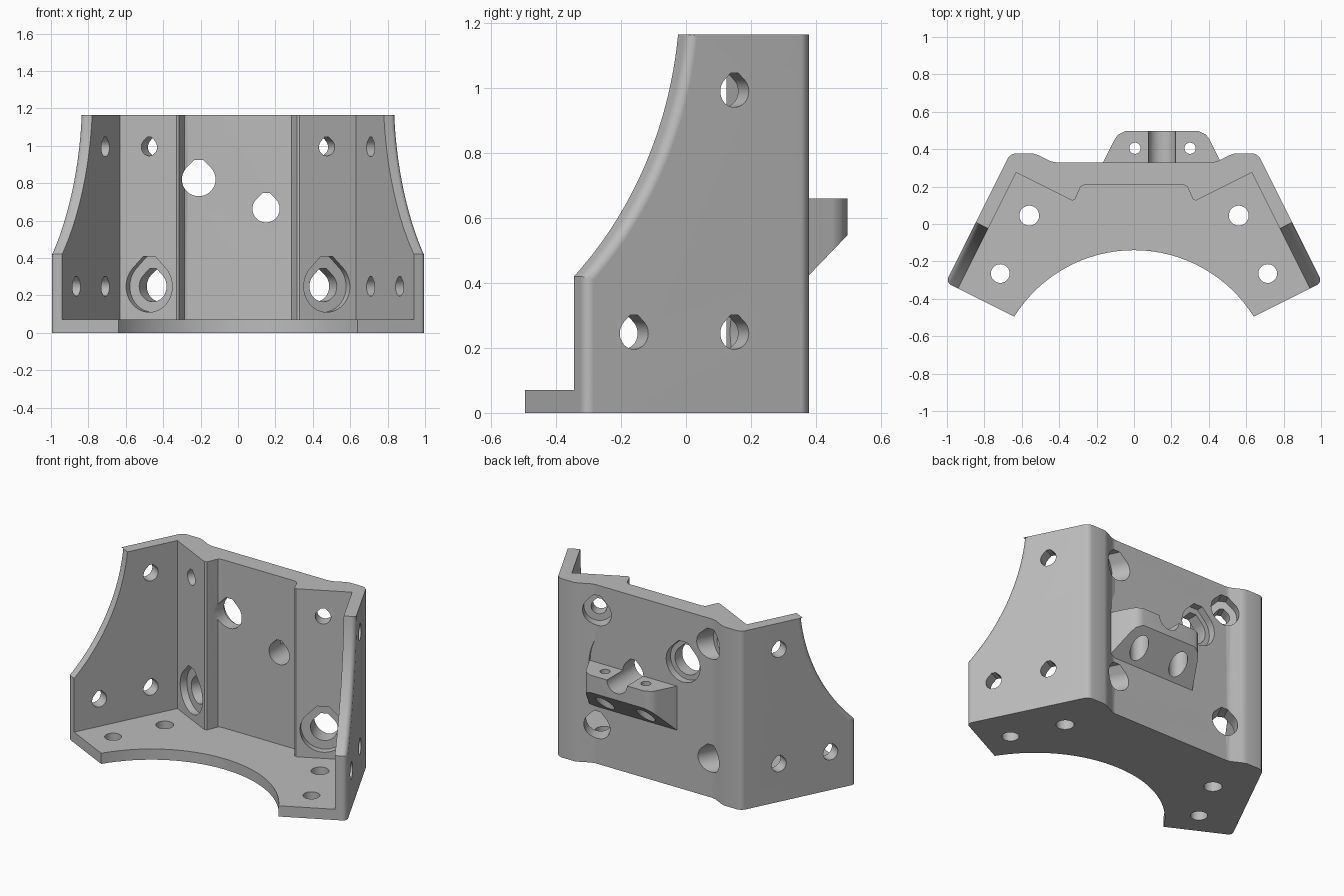
import bpy, bmesh, math
from mathutils import Vector

cube = bpy.data.objects.get("Cube")
if cube:
    bpy.data.objects.remove(cube, do_unlink=True)

X, Y, Z = Vector((1, 0, 0)), Vector((0, 1, 0)), Vector((0, 0, 1))
HEIGHT, FLOOR = 1.165, 0.07


def prism(name, pts, u, v, w, start, end, origin=(0, 0, 0)):
    """Extrude a 2D profile in the u, v plane along w."""
    bm = bmesh.new()
    base = Vector(origin) + w * start
    face = bm.faces.new([bm.verts.new(base + u * a + v * b) for a, b in pts])
    ext = bmesh.ops.extrude_face_region(bm, geom=[face])
    moved = [g for g in ext["geom"] if isinstance(g, bmesh.types.BMVert)]
    bmesh.ops.translate(bm, verts=moved, vec=w * (end - start))
    bmesh.ops.recalc_face_normals(bm, faces=bm.faces)
    mesh = bpy.data.meshes.new(name)
    bm.to_mesh(mesh)
    bm.free()
    obj = bpy.data.objects.new(name, mesh)
    bpy.context.collection.objects.link(obj)
    return obj


def combine(obj, other, op="DIFFERENCE"):
    mod = obj.modifiers.new("combine", "BOOLEAN")
    mod.operation, mod.solver, mod.object = op, "EXACT", other
    bpy.context.view_layer.objects.active = obj
    bpy.ops.object.modifier_apply(modifier=mod.name)
    bpy.data.objects.remove(other, do_unlink=True)


def circle(r, n=40):
    return [(r * math.cos(math.tau * i / n), r * math.sin(math.tau * i / n)) for i in range(n)]


def teardrop(r, n=36):
    """Circle with 45 degree shoulders and a clipped tip on top."""
    tip = 1.16 * r
    half = r * math.sqrt(2) - tip
    arc = [math.radians(135 + 270 * i / n) for i in range(n + 1)]
    return [(r * math.cos(a), r * math.sin(a)) for a in arc] + [(half, tip), (-half, tip)]


def drill(obj, origin, axis, r, start, end):
    """Teardrop hole along a horizontal axis, round hole along z."""
    if axis == Z:
        tool = prism("drill", circle(r), X, Y, Z, start, end, origin)
    else:
        tool = prism("drill", teardrop(r), Z.cross(axis), Z, axis, start, end, origin)
    combine(obj, tool)


def mirrored(half):
    return half + [(-x, y) for x, y in reversed(half)]


# Main body: full-height footprint with an arched front
half = [(0.42, 0.33), (0.45, 0.337), (0.51, 0.367), (0.54, 0.378), (0.635, 0.378),
        (0.655, 0.371), (0.672, 0.356), (1.006, -0.312), (0.64, -0.495)]
arch = []
for i in range(1, 32):
    a = math.radians(31.9 + (180 - 63.8) * i / 32)
    arch.append((0.754 * math.cos(a), -0.894 + 0.754 * math.sin(a)))
outline = half + arch + [(-x, y) for x, y in reversed(half)]
body = prism("corner_bracket", outline, X, Y, Z, 0, HEIGHT)

# Hollow out above the floor plate
inner = [(0.265, 0.21), (0.285, 0.2), (0.315, 0.132), (0.33, 0.125),
         (0.63, 0.275), (1.015, -0.495), (1.015, -0.8)]
combine(body, prism("hollow", mirrored(inner), X, Y, Z, FLOOR, HEIGHT + 0.3))

# Curved front edges of the side walls
curve = [(0.829, 0.32)]
for i in range(25):
    p = math.radians(45.4 - 39.4 * i / 24)
    p0 = math.radians(45.4)
    curve.append((0.729 - 1.226 * (math.cos(p) - math.cos(p0)),
                  0.42 - 1.226 * (math.sin(p) - math.sin(p0))))
curve += [(0.36, 1.27), (1.1, 1.27), (1.1, 0.32)]
for s in (1, -1):
    along = Vector((s, -2, 0)).normalized()
    out = Vector((2 * s, 1, 0)).normalized()
    combine(body, prism("wall_trim", curve, along, Z, out, 0.55, 0.95))

# Round the outer front edges of the side walls
bm = bmesh.new()
bm.from_mesh(body.data)
bmesh.ops.remove_doubles(bm, verts=bm.verts, dist=0.0001)


def on_rim(v):
    return abs(2 * abs(v.co.x) + v.co.y - 1.7) < 0.002 and v.co.y < 0.1


rim = [e for e in bm.edges if all(on_rim(v) for v in e.verts)
       and abs(e.verts[0].co.z - e.verts[1].co.z) > 0.005]
bmesh.ops.bevel(bm, geom=rim, offset=0.03, segments=5, profile=0.5, affect="EDGES")
bm.to_mesh(body.data)
bm.free()

# Round clearance on the back wall, then the sloped rear shelf
combine(body, prism("clearance", circle(0.31, 64), X, Z, Y, 0.33, 0.6, (0.15, 0, 0.66)))
side = [(0.355, 0.25), (0.255, 0.45), (0.235, 0.478), (0.195, 0.497)]
shelf = prism("rear_shelf", mirrored(side), X, Y, Z, 0.2, 0.66, (0.15, 0, 0))
wedge = [(0.2, 0.75), (0.65, 0.75), (0.65, 0.706), (0.2, 0.238)]
combine(shelf, prism("shelf_slope", wedge, Y, Z, X, -0.5, 0.8), "INTERSECT")
combine(body, shelf, "UNION")

# Centre openings: large one with rear recess, small one grooving the shelf
drill(body, (-0.21, 0, 0.82), Y, 0.09, 0, 0.6)
drill(body, (-0.21, 0, 0.82), Y, 0.122, 0.285, 0.6)
drill(body, (0.15, 0, 0.663), Y, 0.073, 0, 0.7)

# Vertical shelf holes with pockets underneath
for x in (0.005, 0.3):
    drill(body, (x, 0.405, 0), Z, 0.03, 0.2, 0.8)
    drill(body, (x, 0.405, 0), Z, 0.055, 0.2, 0.59)

for s in (1, -1):
    # Side wall holes
    out = Vector((2 * s, 1, 0)).normalized()
    along = Vector((s, -2, 0)).normalized()
    for t, z in ((0.213, 0.99), (0.213, 0.245), (0.559, 0.245)):
        drill(body, along * t + Z * z, out, 0.049, 0.6, 0.9)
    # Floor holes
    drill(body, (0.56 * s, 0.045, 0), Z, 0.053, -0.1, 0.2)
    drill(body, (0.715 * s, -0.265, 0), Z, 0.05, -0.1, 0.2)
    # Angled corner holes: rear recess on top, front recess below
    back = Vector((-s, 2, 0)).normalized()
    top, low = (0.475 * s, 0.1975, 0.993), (0.475 * s, 0.1975, 0.248)
    drill(body, top, back, 0.047, -0.08, 0.4)
    drill(body, top, back, 0.09, 0.08, 0.4)
    drill(body, low, back, 0.082, -0.08, 0.4)
    drill(body, low, back, 0.138, -0.08, 0.045)

# Single grey material
grey = bpy.data.materials.new("plain grey")
grey.use_nodes = True
colour = (0.5, 0.5, 0.5, 1)
grey.diffuse_color = colour
grey.node_tree.nodes["Principled BSDF"].inputs["Base Color"].default_value = colour
body.data.materials.clear()
body.data.materials.append(grey)

# Smooth curves, crisp edges
bpy.ops.object.select_all(action="DESELECT")
body.select_set(True)
bpy.context.view_layer.objects.active = body
bpy.ops.object.shade_smooth_by_angle(angle=math.radians(30))
weighted = body.modifiers.new("weighted_normals", "WEIGHTED_NORMAL")
weighted.keep_sharp = True
